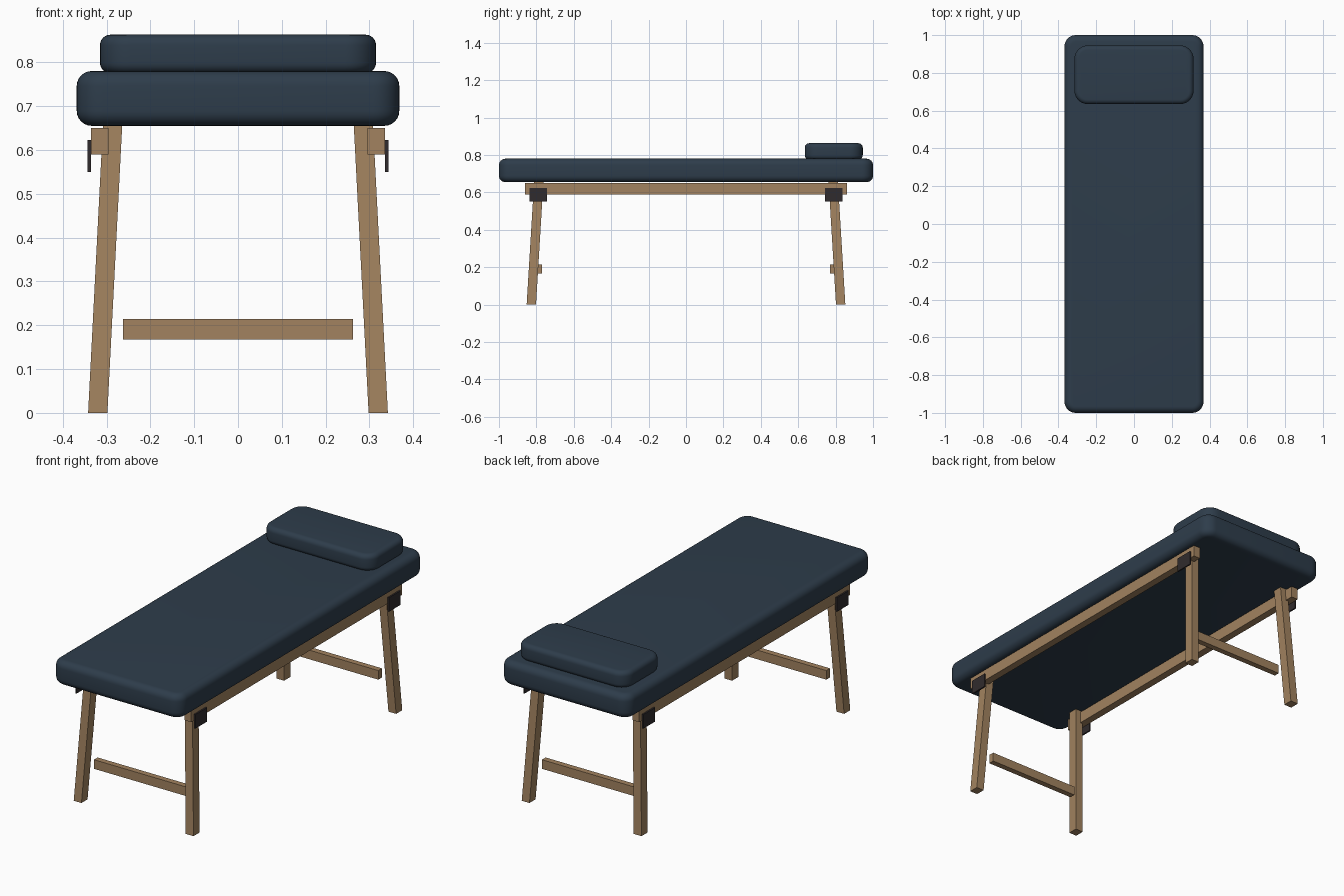
import bpy, bmesh
from mathutils import Vector

if "Cube" in bpy.data.objects:
    bpy.data.objects.remove(bpy.data.objects["Cube"])


def material(name, col):
    m = bpy.data.materials.new(name)
    m.diffuse_color = (*col, 1)
    m.use_nodes = True
    m.node_tree.nodes["Principled BSDF"].inputs["Base Color"].default_value = m.diffuse_color
    return m


navy = material("navy vinyl", (0.027, 0.046, 0.070))
wood = material("oak wood", (0.36, 0.225, 0.115))
metal = material("dark metal", (0.030, 0.024, 0.026))


def finish(bm, name, mat):
    bmesh.ops.recalc_face_normals(bm, faces=bm.faces)
    me = bpy.data.meshes.new(name)
    bm.to_mesh(me)
    bm.free()
    me.materials.append(mat)
    ob = bpy.data.objects.new(name, me)
    bpy.context.collection.objects.link(ob)
    return ob


def box_bm(lo, hi):
    bm = bmesh.new()
    bmesh.ops.create_cube(bm, size=1)
    lo, hi = Vector(lo), Vector(hi)
    for v in bm.verts:
        v.co = Vector([(lo[i] + hi[i]) / 2 + v.co[i] * (hi[i] - lo[i]) for i in range(3)])
    return bm


def box(name, lo, hi, mat):
    return finish(box_bm(lo, hi), name, mat)


def cushion(name, lo, hi, corner, rim):
    """Padded block: large plan corners, softer top and bottom rims."""
    bm = box_bm(lo, hi)
    upright = [e for e in bm.edges if abs(e.verts[0].co.z - e.verts[1].co.z) > 1e-4]
    bmesh.ops.bevel(bm, geom=upright, offset=corner, segments=8, profile=0.5, affect='EDGES')
    rims = [e for e in bm.edges if abs(e.verts[0].co.z - e.verts[1].co.z) < 1e-4]
    bmesh.ops.bevel(bm, geom=rims, offset=rim, segments=6, profile=0.5, affect='EDGES')
    ob = finish(bm, name, navy)
    bpy.context.view_layer.objects.active = ob
    ob.select_set(True)
    bpy.ops.object.shade_smooth_by_angle()
    ob.select_set(False)


def leg(name, sx, sy):
    """Splayed leg with level ends."""
    bm = box_bm((-0.022, -0.025, 0), (0.022, 0.025, 0.66))
    for v in bm.verts:
        top = v.co.z > 0.3
        v.co.x += sx * (0.286 if top else 0.320)
        v.co.y += sy * (0.787 if top else 0.827)
    finish(bm, name, wood)


# padded top and head pillow
cushion("mattress", (-0.368, -1, 0.655), (0.368, 1, 0.78), 0.06, 0.034)
cushion("pillow", (-0.315, 0.635, 0.775), (0.315, 0.945, 0.863), 0.07, 0.024)

# wooden frame with metal brackets
for sx, side in ((-1, "left"), (1, "right")):
    xs = sorted((sx * 0.296, sx * 0.335))
    box(side + "_rail", (xs[0], -0.86, 0.59), (xs[1], 0.86, 0.65), wood)
    for sy, end in ((-1, "front"), (1, "back")):
        leg(f"{end}_{side}_leg", sx, sy)
        xs = sorted((sx * 0.335, sx * 0.343))
        ys = sorted((sy * 0.742, sy * 0.838))
        box(f"{end}_{side}_bracket", (xs[0], ys[0], 0.55), (xs[1], ys[1], 0.623), metal)

# stretchers between the legs
for sy, end in ((-1, "front"), (1, "back")):
    ys = sorted((sy * 0.771, sy * 0.801))
    box(end + "_stretcher", (-0.262, ys[0], 0.167), (0.262, ys[1], 0.214), wood)
